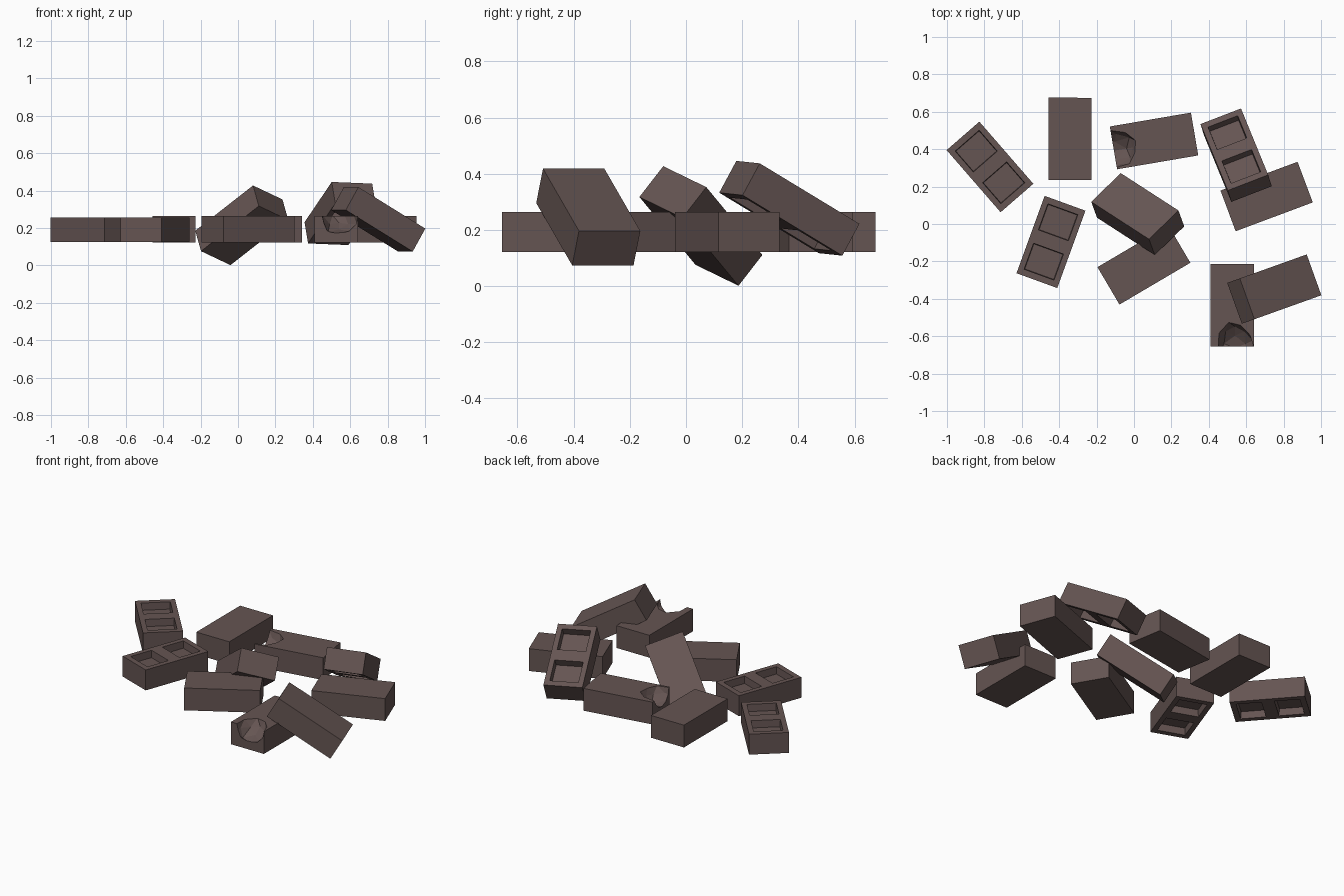
import bpy, bmesh, random
from math import radians
from mathutils import Matrix, Vector

if "Cube" in bpy.data.objects:
    bpy.data.objects.remove(bpy.data.objects["Cube"])

random.seed(4)
L, W = 0.44, 0.232

mat = bpy.data.materials.new("brown_grey_brick")
mat.diffuse_color = (0.13, 0.09, 0.085, 1)
mat.use_nodes = True
mat.node_tree.nodes["Principled BSDF"].inputs["Base Color"].default_value = mat.diffuse_color


def new_object(name, bm):
    mesh = bpy.data.meshes.new(name)
    bm.to_mesh(mesh)
    bm.free()
    mesh.materials.append(mat)
    obj = bpy.data.objects.new(name, mesh)
    bpy.context.collection.objects.link(obj)
    return obj


def box(thick):
    bm = bmesh.new()
    bmesh.ops.create_cube(bm, size=1, matrix=Matrix.Diagonal((L, W, thick, 1)))
    return bm


def hollow_brick(name):
    # two pockets sunk into both the top and the underside
    bm = box(0.13)
    cuts = [((x, 0, 0), (1, 0, 0)) for x in (-0.186, -0.038, 0.038, 0.186)]
    cuts += [((0, y, 0), (0, 1, 0)) for y in (-0.085, 0.085)]
    for co, no in cuts:
        bmesh.ops.bisect_plane(bm, geom=bm.verts[:] + bm.edges[:] + bm.faces[:],
                               plane_co=co, plane_no=no)
    pockets = []
    for f in bm.faces:
        c = f.calc_center_median()
        if abs(f.normal.z) > 0.9 and abs(c.y) < 0.08 and 0.04 < abs(c.x) < 0.18:
            pockets.append(f)
    bmesh.ops.inset_individual(bm, faces=pockets, thickness=0.004, depth=-0.045)
    flat = [e for e in bm.edges if len(e.link_faces) == 2 and e.calc_face_angle() < 0.01
            and abs(e.link_faces[0].normal.z) < 0.1]
    bmesh.ops.dissolve_edges(bm, edges=flat, use_verts=False)
    return new_object(name, bm)


def solid_brick(name):
    return new_object(name, box(0.142))


def broken_brick(name):
    # solid brick with a jagged bite out of its +x end
    brick = solid_brick(name)
    bm = bmesh.new()
    bmesh.ops.create_icosphere(bm, subdivisions=2, radius=1)
    for v in bm.verts:
        v.co *= random.uniform(0.85, 1.12)
        v.co = Vector((L / 2 + 0.01 + v.co.x * 0.14, 0.015 + v.co.y * 0.105, 0.075 + v.co.z * 0.095))
    cutter = new_object("bite_cutter", bm)
    cutter.hide_render = True
    mod = brick.modifiers.new("bite", 'BOOLEAN')
    mod.operation = 'DIFFERENCE'
    mod.solver = 'EXACT'
    mod.object = cutter
    bpy.context.view_layer.objects.active = brick
    bpy.ops.object.modifier_apply(modifier="bite")
    bpy.data.objects.remove(cutter)
    return brick


# builder, name, centre, yaw, pitch (raises +x end), roll
bricks = [
    (hollow_brick, "hollow_brick_far_left", (-0.77, 0.305, 0.19), -49, 0, 0),
    (hollow_brick, "hollow_brick_left", (-0.444, -0.096, 0.19), 70, 0, 0),
    (hollow_brick, "hollow_brick_leaning", (0.546, 0.368, 0.277), -67.7, 29.3, -2.5),
    (solid_brick, "brick_back_left", (-0.342, 0.455, 0.192), 90, 0, 0),
    (solid_brick, "brick_right", (0.709, 0.147, 0.192), 20.5, 0, 0),
    (solid_brick, "brick_centre_lower", (0.053, -0.219, 0.192), 30.5, 0, 0),
    (solid_brick, "brick_centre_tilted", (0.02, 0.053, 0.214), -32.9, 33.3, -22.6),
    (solid_brick, "brick_front_leaning", (0.75, -0.348, 0.246), 199.7, 30.3, 0),
    (broken_brick, "broken_brick_back", (0.107, 0.444, 0.192), 189.7, 0, 0),
    (broken_brick, "broken_brick_front", (0.525, -0.435, 0.192), -90, 0, 0),
]
for build, name, centre, yaw, pitch, roll in bricks:
    obj = build(name)
    obj.matrix_world = (Matrix.Translation(centre)
                        @ Matrix.Rotation(radians(yaw), 4, 'Z')
                        @ Matrix.Rotation(radians(-pitch), 4, 'Y')
                        @ Matrix.Rotation(radians(roll), 4, 'X'))
